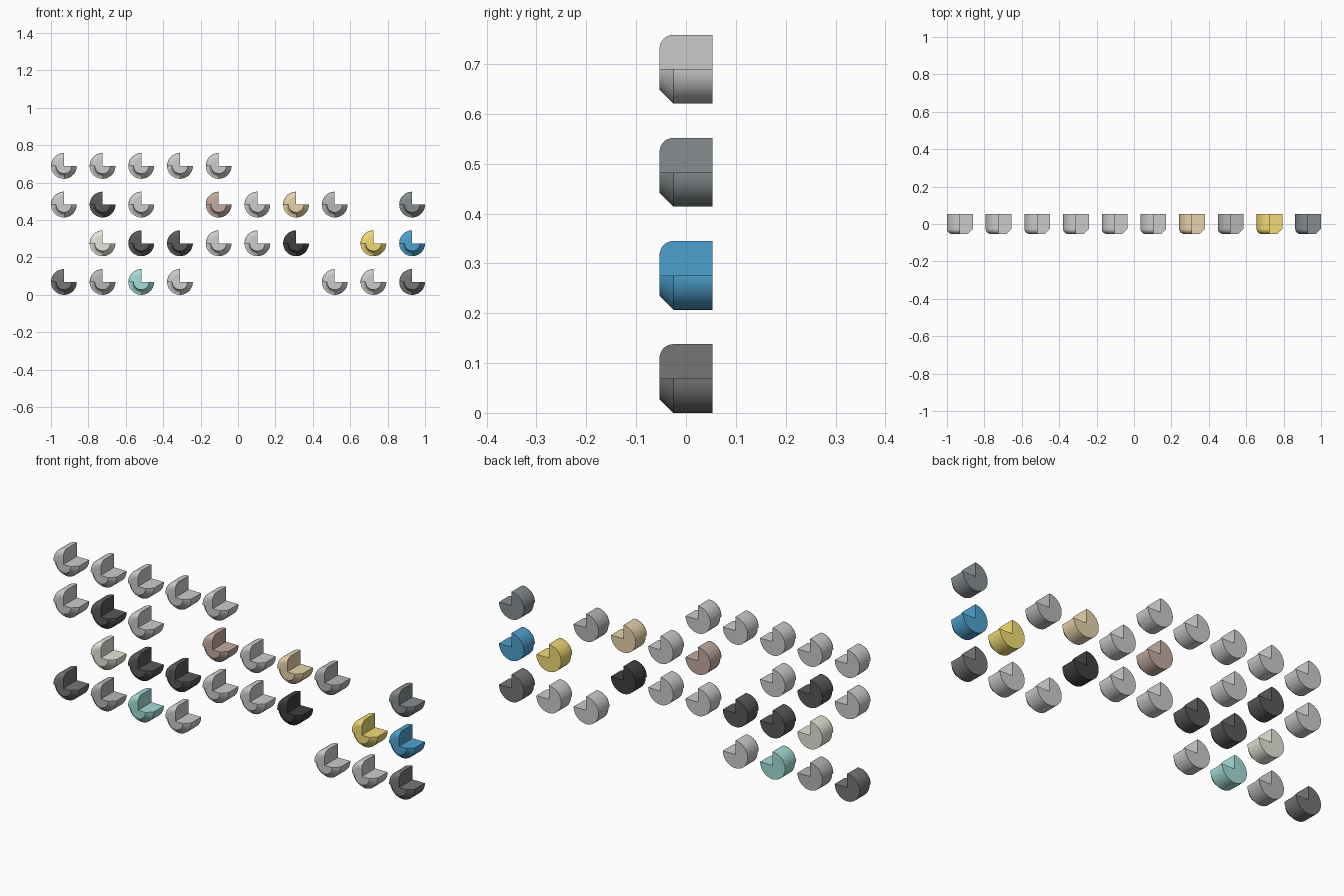
import bpy, bmesh, math

if "Cube" in bpy.data.objects:
    bpy.data.objects.remove(bpy.data.objects["Cube"])

R = 2 / 29          # sample radius
STEP = 3 * R        # grid spacing
HALF = 0.053        # half depth
F = 0.4 * R         # edge treatment size
N = 16              # segments per quarter
M = 8               # segments in rounded edges


def edge_profile(kind):
    """(radius, y) points from the front face to the outer wall."""
    arc = [math.pi / 2 * k / M for k in range(M + 1)]
    if kind == "round":
        return [(R - F + F * math.sin(a), -HALF + F - F * math.cos(a)) for a in arc]
    if kind == "cove":
        return [(R - F * math.cos(a), -HALF + F * math.sin(a)) for a in arc]
    return [(R - F, -HALF), (R, -HALF + F)]


def build_sample_mesh():
    bm = bmesh.new()

    def vert(p, a):
        return bm.verts.new((p[0] * math.cos(a), p[1], p[0] * math.sin(a)))

    def face(pts):
        bm.faces.new([vert(p, a) for p, a in pts])

    quarters = ["round", "cove", "chamfer"]
    # swept quarters: front, treated edge, wall and back
    for q, kind in enumerate(quarters):
        prof = [(0, -HALF)] + edge_profile(kind) + [(R, HALF), (0, HALF)]
        for s in range(N):
            a0 = math.pi / 2 * (1 + q + s / N)
            a1 = math.pi / 2 * (1 + q + (s + 1) / N)
            for p0, p1 in zip(prof, prof[1:]):
                pts = [(p0, a0), (p1, a0), (p1, a1), (p0, a1)]
                if p0[0] == 0:
                    pts.pop(0)
                elif p1[0] == 0:
                    pts.pop(1)
                face(pts)
    # flat walls of the open quarter
    for kind, a in (("round", math.pi / 2), ("chamfer", 2 * math.pi)):
        prof = [(0, -HALF)] + edge_profile(kind) + [(R, HALF), (0, HALF)]
        face([(p, a) for p in prof])
    # steps between neighbouring edge treatments
    for k0, k1, a in (("round", "cove", math.pi), ("cove", "chamfer", 1.5 * math.pi)):
        face([(p, a) for p in edge_profile(k0) + edge_profile(k1)[-2:0:-1]])
    bmesh.ops.remove_doubles(bm, verts=bm.verts, dist=1e-5)
    bmesh.ops.recalc_face_normals(bm, faces=bm.faces)
    me = bpy.data.meshes.new("sample")
    bm.to_mesh(me)
    bm.free()
    me.shade_smooth()
    me.set_sharp_from_angle(angle=math.radians(30))
    return me


COLOURS = {
    "k": ("black", (0.10, 0.10, 0.10)),
    "K": ("deep_black", (0.05, 0.05, 0.05)),
    "d": ("charcoal", (0.18, 0.18, 0.18)),
    "n": ("slate", (0.24, 0.27, 0.28)),
    "g": ("dark_grey", (0.45, 0.47, 0.46)),
    "m": ("mid_grey", (0.53, 0.53, 0.53)),
    "s": ("silver", (0.74, 0.74, 0.74)),
    "r": ("brown", (0.55, 0.40, 0.35)),
    "t": ("tan", (0.80, 0.65, 0.41)),
    "e": ("beige", (0.78, 0.79, 0.69)),
    "y": ("yellow", (0.88, 0.71, 0.18)),
    "b": ("blue", (0.076, 0.36, 0.62)),
    "c": ("teal", (0.37, 0.72, 0.68)),
}
mats = {}
for key, (name, col) in COLOURS.items():
    mats[key] = bpy.data.materials.new(name)
    mats[key].diffuse_color = (*col, 1)

# rows from bottom to top; "." is empty, "L" is plain light grey
ROWS = ["dgcL...mmd",
        ".ekkLsK.yb",
        "LkL.rstg.n",
        "LLLLL....."]

base = build_sample_mesh()
for j, row in enumerate(ROWS):
    for i, key in enumerate(row):
        if key == ".":
            continue
        me = base.copy()
        if key in mats:
            me.materials.append(mats[key])
        label = COLOURS[key][0] if key in mats else "light_grey"
        ob = bpy.data.objects.new(f"sample_{label}_{j}_{i}", me)
        ob.location = (-1 + R + i * STEP, 0, R + j * STEP)
        bpy.context.collection.objects.link(ob)
bpy.data.meshes.remove(base)

for m in bpy.data.materials:
    if m.users and not m.is_grease_pencil:
        m.use_nodes = True
        m.node_tree.nodes["Principled BSDF"].inputs["Base Color"].default_value = m.diffuse_color
